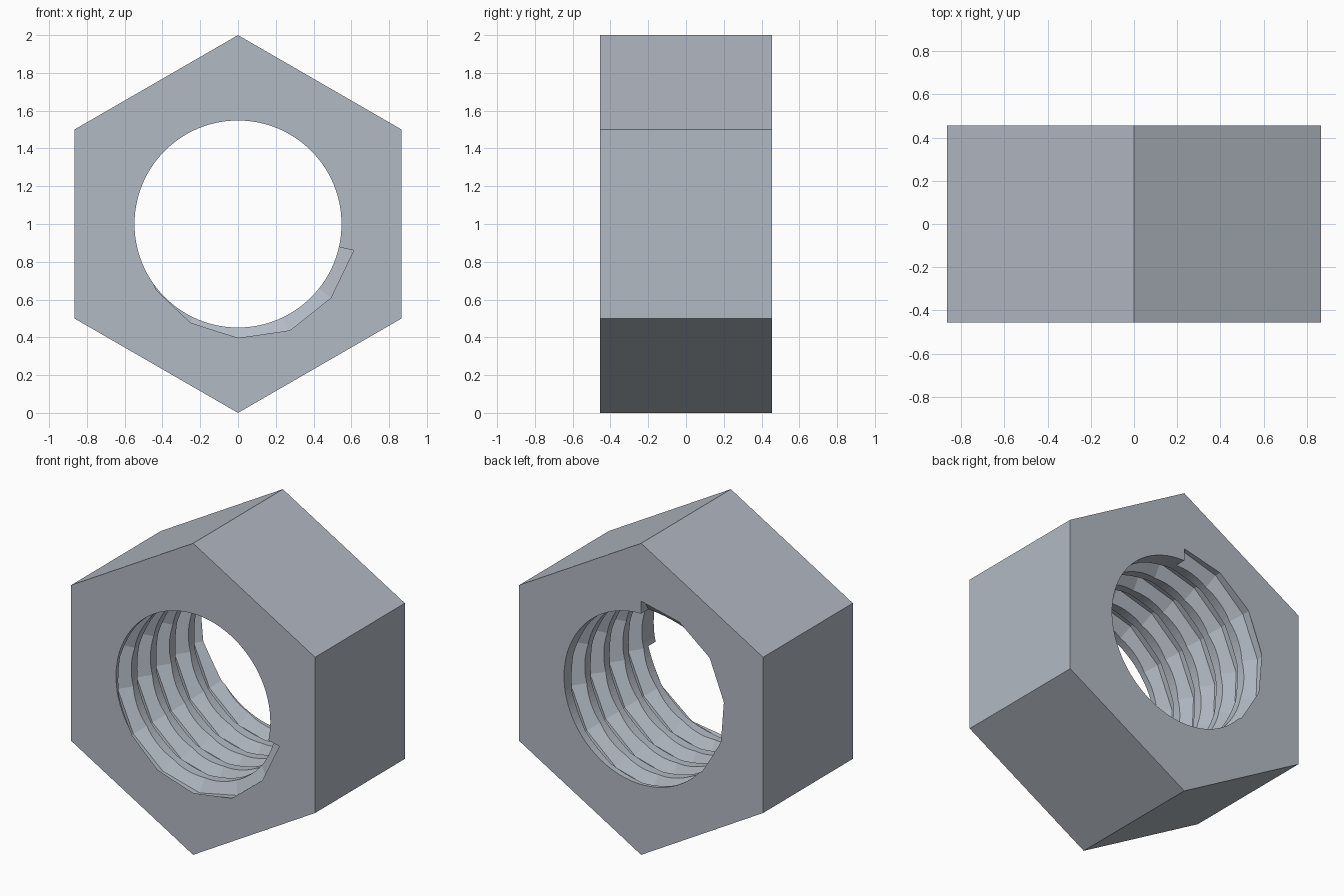
import bpy
import bmesh
from math import cos, sin, pi

HALF_DEPTH = 0.455
BORE_RADIUS = 0.548
ROOT_RADIUS = 0.628
INNER_RADIUS = 0.52
SIDES = 14                      # thread segments per turn
SEGMENTS = 4 * SIDES + 10       # whole thread, face to face
ROOT_HALF = 0.026               # half the flat width at the thread root
INNER_HALF = ROOT_HALF + (ROOT_RADIUS - INNER_RADIUS) * 0.6

cube = bpy.data.objects.get("Cube")
if cube:
    bpy.data.objects.remove(cube, do_unlink=True)

steel = bpy.data.materials.new("grey_steel")
steel.use_nodes = True
colour = (0.45, 0.49, 0.55, 1)
steel.diffuse_color = colour
steel.node_tree.nodes["Principled BSDF"].inputs["Base Color"].default_value = colour


def loft(name, rings):
    """Join closed rings of points into a capped solid."""
    bm = bmesh.new()
    loops = [[bm.verts.new(p) for p in ring] for ring in rings]
    n = len(loops[0])
    for a, b in zip(loops, loops[1:]):
        for i in range(n):
            j = (i + 1) % n
            bm.faces.new((a[i], a[j], b[j], b[i]))
    bm.faces.new(loops[0])
    bm.faces.new(loops[-1])
    bmesh.ops.recalc_face_normals(bm, faces=bm.faces)
    mesh = bpy.data.meshes.new(name)
    bm.to_mesh(mesh)
    bm.free()
    mesh.materials.append(steel)
    obj = bpy.data.objects.new(name, mesh)
    bpy.context.collection.objects.link(obj)
    return obj


def around(radius, angle, y):
    return (radius * cos(angle), y, 1 + radius * sin(angle))


def prism(name, radius, sides, half):
    """Prism along y, with a corner at the top."""
    return loft(name, [[around(radius, pi / 2 + 2 * pi * i / sides, y)
                        for i in range(sides)] for y in (-half, half)])


def cut(target, cutter):
    mod = target.modifiers.new(cutter.name, "BOOLEAN")
    mod.operation = "DIFFERENCE"
    mod.solver = "EXACT"
    mod.object = cutter
    bpy.context.view_layer.objects.active = target
    bpy.ops.object.modifier_apply(modifier=mod.name)
    bpy.data.objects.remove(cutter, do_unlink=True)


# Hexagonal body with a round bore
nut = prism("hex_nut", 1, 6, HALF_DEPTH)
cut(nut, prism("bore_cutter", BORE_RADIUS, 112, 1))

# Right-handed trapezoid thread groove, swept from the front face to the back
profile = [(INNER_RADIUS, -INNER_HALF), (ROOT_RADIUS, -ROOT_HALF),
           (ROOT_RADIUS, ROOT_HALF), (INNER_RADIUS, INNER_HALF)]
rings = []
for i in range(SEGMENTS + 1):
    angle = -pi / SIDES - 2 * pi * i / SIDES
    centre = HALF_DEPTH * (2 * i / SEGMENTS - 1)
    rings.append([around(r, angle, centre + y) for r, y in profile])
cut(nut, loft("thread_cutter", rings))

for face in nut.data.polygons:
    face.use_smooth = False
